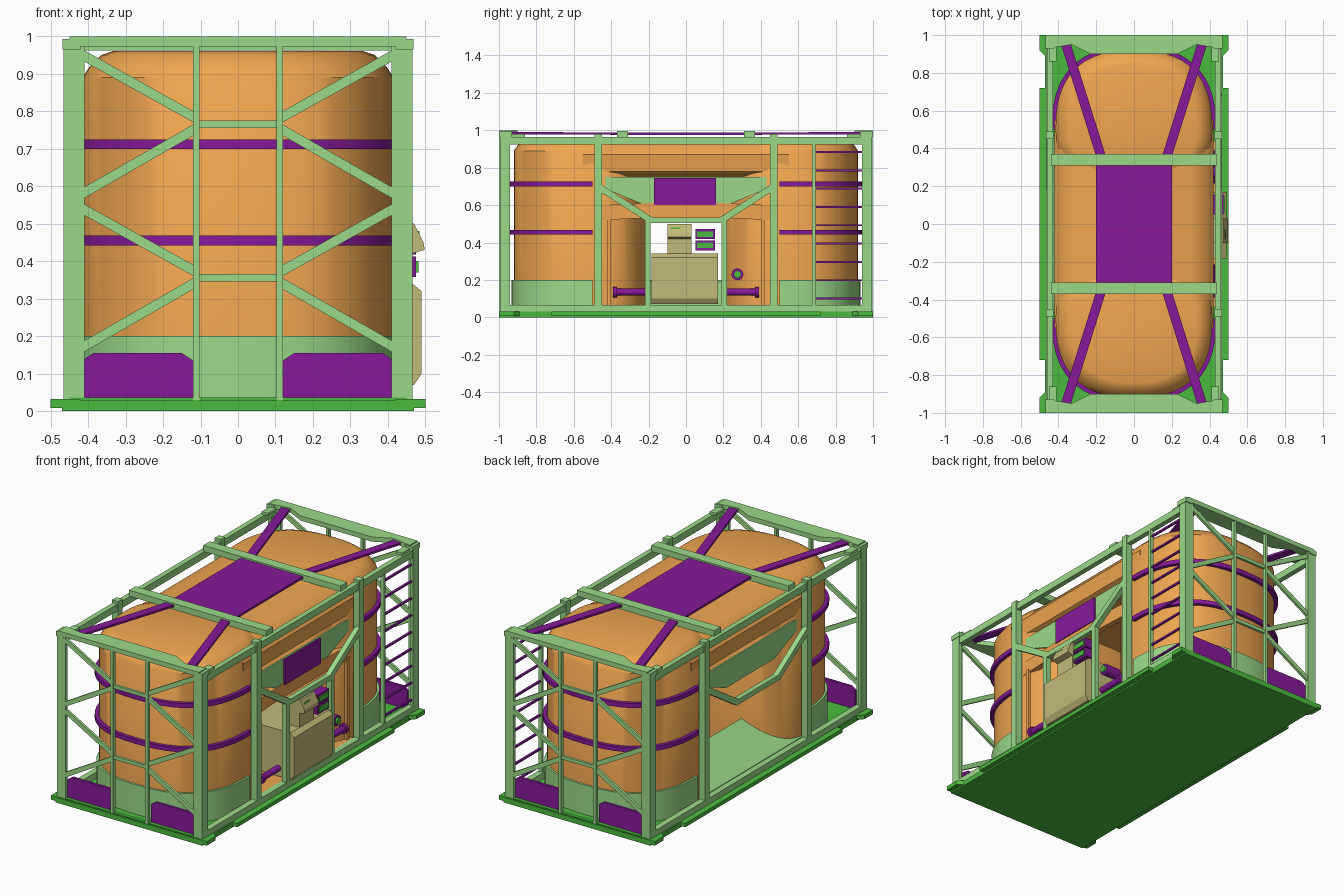
import bpy, bmesh, math
from mathutils import Vector

if "Cube" in bpy.data.objects:
    bpy.data.objects.remove(bpy.data.objects["Cube"])


def material(name, rgb):
    m = bpy.data.materials.new(name)
    m.diffuse_color = (*rgb, 1)
    m.use_nodes = True
    m.node_tree.nodes["Principled BSDF"].inputs["Base Color"].default_value = m.diffuse_color
    return m


ORANGE = material("orange", (0.87, 0.38, 0.08))
LIGHT = material("light_green", (0.33, 0.70, 0.25))
GREEN = material("green", (0.07, 0.50, 0.05))
PURPLE = material("purple", (0.24, 0.01, 0.32))
KHAKI = material("khaki", (0.55, 0.49, 0.19))


def make(name, verts, faces, mat, smooth=False):
    bm = bmesh.new()
    vs = [bm.verts.new(v) for v in verts]
    for f in faces:
        bm.faces.new([vs[i] for i in f])
    bmesh.ops.recalc_face_normals(bm, faces=bm.faces)
    me = bpy.data.meshes.new(name)
    bm.to_mesh(me)
    bm.free()
    me.materials.append(mat)
    ob = bpy.data.objects.new(name, me)
    bpy.context.collection.objects.link(ob)
    if smooth:
        bpy.ops.object.select_all(action='DESELECT')
        ob.select_set(True)
        bpy.context.view_layer.objects.active = ob
        bpy.ops.object.shade_smooth_by_angle(angle=math.radians(35))
    return ob


def loft(name, rings, mat, smooth=False):
    n = len(rings[0])
    verts = [p for r in rings for p in r]
    faces = [(k * n + i, k * n + (i + 1) % n, (k + 1) * n + (i + 1) % n, (k + 1) * n + i)
             for k in range(len(rings) - 1) for i in range(n)]
    faces += [tuple(range(n)), tuple(range(len(verts) - n, len(verts)))]
    return make(name, verts, faces, mat, smooth)


def prism(name, pts, lo, hi, axis, mat, smooth=False):
    place = {'x': lambda u, v, w: (w, u, v), 'y': lambda u, v, w: (u, w, v),
             'z': lambda u, v, w: (u, v, w)}[axis]
    return loft(name, [[place(u, v, w) for u, v in pts] for w in (lo, hi)], mat, smooth)


def box(name, x, y, z, mat):
    x, y, z = sorted(x), sorted(y), sorted(z)
    return prism(name, [(x[0], y[0]), (x[1], y[0]), (x[1], y[1]), (x[0], y[1])], z[0], z[1], 'z', mat)


def bar(name, p, q, width, depth, normal, mat):
    p, q, n = Vector(p), Vector(q), Vector(normal)
    side = n.cross((q - p).normalized()) * width / 2
    n = n * depth / 2
    return loft(name, [[c + side + n, c - side + n, c - side - n, c + side - n] for c in (p, q)], mat)


def outline(t, s, grow=0.0):
    """Rounded tank plan: blunt outer end, shallower inner end."""
    c, d = math.cos(t), math.sin(t)
    e = 2 / 2.5
    ry = 0.42 if d > 0 else 0.30
    x = (0.415 + grow) * math.copysign(abs(c) ** e, c)
    y = 0.5 + (ry + grow) * math.copysign(abs(d) ** e, d)
    return x, s * y


def band(name, s, z0, z1, g0, g1, mat):
    ts = [math.pi * i / 28 for i in range(29)]
    rings = []
    for t in ts:
        a, b = outline(t, s, g0), outline(t, s, g1)
        rings.append([(*a, z0), (*b, z0), (*b, z1), (*a, z1)])
    loft(name, rings, mat, True)


# base plate with wider corner feet and side ledges
prism("base_plate", [(-.47, -1), (.47, -1), (.47, 1), (-.47, 1)], 0.0, 0.03, 'z', GREEN)
for sx in (-1, 1):
    box("base_side_ledge", (sx * .46, sx * .5), (-.72, .72), (0.008, .03), GREEN)
    box("base_side_rail", (sx * .43, sx * .465), (-.95, .95), (.03, .065), LIGHT)
    for sy in (-1, 1):
        prism("base_corner_foot", [(sx * .42, sy), (sx * .5, sy), (sx * .5, sy * .92), (sx * .47, sy * .89),
                                   (sx * .42, sy * .89)], 0.008, 0.032, 'z', GREEN)
for sy in (-1, 1):
    box("base_end_lip", (-.45, .45), (sy * .975, sy * .995), (.028, .036), GREEN)

# tanks, skirts and hoops
ts = [2 * math.pi * i / 56 for i in range(56)]
for s in (-1, 1):
    rings = [[(*outline(t, s, g), z) for t in ts]
             for g, z in ((0, .03), (0, .89), (-.02, .92), (-.05, .95), (-.08, .96))]
    loft("tank", rings, ORANGE, True)
    band("tank_skirt", s, .03, .2, -.005, .012, LIGHT)
    for z in (.455, .712):
        band("tank_hoop", s, z - .013, z + .013, -.003, .02, PURPLE)

# body joining the tanks across the top
prism("tank_bridge", [(-.33, .74), (-.41, .78), (-.42, .87), (-.38, .92), (-.30, .955), (.30, .955),
                      (.38, .92), (.42, .87), (.41, .78), (.33, .74)], -.55, .55, 'y', ORANGE, True)

# frame posts and top rails
for sx in (-1, 1):
    for sy in (-1, 1):
        prism("corner_post", [(sx * .41, sy * .995), (sx * .465, sy * .995), (sx * .465, sy * .94),
                              (sx * .445, sy * .94), (sx * .445, sy * .975), (sx * .41, sy * .975)],
              .03, .985, 'z', LIGHT)
        box("corner_cap", (sx * .42, sx * .468), (sy * .93, sy), (.965, .993), LIGHT)
        box("side_post", (sx * .425, sx * .465), (sy * .45, sy * .49), (.03, .98), LIGHT)
        # side opening frame
        bar("side_diagonal", (sx * .45, sy * .47, .70), (sx * .45, sy * .19, .52), .035, .03, (1, 0, 0), LIGHT)
        box("top_rail_gusset", (sx * .41, sx * .45), (sy * .86, sy * .95), (.965, .98), LIGHT)
    box("top_side_rail", (sx * .43, sx * .46), (-.96, .96), (.925, .965), LIGHT)
    box("side_crossbar", (sx * .435, sx * .465), (-.2, .2), (.505, .535), LIGHT)
    prism("side_sloped_panel", [(-.44, .75), (.44, .75), (.44, .69), (.22, .6), (-.22, .6), (-.44, .69)],
          sx * .40, sx * .41, 'x', LIGHT)
for sy in (-1, 1):
    box("opening_upright", (.435, .465), (sy * .19, sy * .22), (.03, .53), LIGHT)

# end frames: uprights, braces, top beam and kick panels
for sy in (-1, 1):
    y = sy * .985
    prism("top_end_beam", [(-.45, sy), (.45, sy), (.45, sy * .93), (.33, sy * .95), (.23, sy * .9),
                           (-.23, sy * .9), (-.33, sy * .95), (-.45, sy * .93)], .972, .999, 'z', LIGHT)
    for z in (.765, .355):
        bar("end_brace_link", (-.11, y, z), (.11, y, z), .02, .015, (0, 1, 0), LIGHT)
    for sx in (-1, 1):
        box("end_upright", (sx * .103, sx * .12), (sy * .975, sy * .997), (.025, .975), LIGHT)
        for z0, z1 in ((.95, .78), (.58, .755), (.54, .37), (.17, .345)):
            bar("end_diagonal", (sx * .415, y, z0), (sx * .11, y, z1), .026, .014, (0, 1, 0), LIGHT)
        prism("end_kick_panel", [(sx * .12, .03), (sx * .415, .03), (sx * .415, .135), (sx * .385, .155),
                                 (sx * .15, .155), (sx * .12, .135)], sy * .955, sy * .97, 'y', PURPLE)

# roof: cross beams, walkway plate and diagonal straps
for sy in (-1, 1):
    box("roof_cross_beam", (-.44, .44), (sy * .31, sy * .37), (.962, .997), LIGHT)
    for sx in (-1, 1):
        bar("roof_strap", (sx * .175, sy * .36, .982), (sx * .36, sy * .95, .985), .05, .012, (0, 0, 1), PURPLE)
box("roof_plate", (-.2, .2), (-.315, .315), (.975, .988), PURPLE)

# ladder on the right side
box("ladder_rail", (.44, .462), (.675, .692), (.05, .93), LIGHT)
for i in range(9):
    z = .1 + i * .098
    box("ladder_rung", (.445, .457), (.69, .945), (z - .005, z + .005), PURPLE)

# equipment bay on the right
box("bay_floor", (.0, .43), (-.44, .44), (.03, .065), ORANGE)
prism("bay_header", [(-.45, .52), (-.24, .53), (.24, .53), (.45, .52), (.45, .6), (.2, .61), (-.2, .61),
                     (-.45, .6)], .38, .415, 'x', ORANGE)
box("bay_sign_panel", (.405, .42), (-.17, .16), (.6, .745), PURPLE)
for sy in (-1, 1):
    box("bay_side_wall", (.2, .42), (sy * .40, sy * .42), (.06, .54), ORANGE)
prism("pump_body", [(.15, .07), (.47, .07), (.49, .1), (.49, .32), (.465, .34), (.15, .34)],
      -.185, .17, 'y', KHAKI)
prism("control_box", [(.40, .34), (.465, .34), (.465, .42), (.498, .43), (.495, .45), (.47, .5), (.40, .5)],
      -.1, .03, 'y', KHAKI)
box("control_screen", (.46, .484), (-.08, -.03), (.43, .48), GREEN)
for z in (.385, .445):
    box("valve_block", (.42, .475), (.05, .155), (z - .027, z + .027), PURPLE)
    box("valve_face", (.475, .482), (.06, .145), (z - .015, z + .015), GREEN)

# hose ports
def tube(name, p, axis, r, length, mat, n=16):
    u = [(r * math.cos(2 * math.pi * i / n), r * math.sin(2 * math.pi * i / n)) for i in range(n)]
    o = {'x': (p[1], p[2], p[0]), 'y': (p[0], p[2], p[1])}[axis]
    prism(name, [(a + o[0], b + o[1]) for a, b in u], o[2] - length / 2, o[2] + length / 2, axis, mat, True)


tube("hose_port", (.40, .275, .23), 'x', .032, .09, PURPLE)
tube("hose_port_core", (.41, .275, .23), 'x', .02, .09, GREEN)
for sy in (-1, 1):
    tube("drain_pipe", (.41, sy * .3, .135), 'y', .018, .17, PURPLE)
    tube("drain_flange", (.41, sy * .38, .135), 'y', .028, .02, PURPLE)

# sloped floor guard on the left, between the tanks
prism("left_floor_guard", [(-.43, .03), (-.42, .06), (-.2, .2), (-.19, .19), (-.19, .03)], -.47, .47, 'y', LIGHT)
